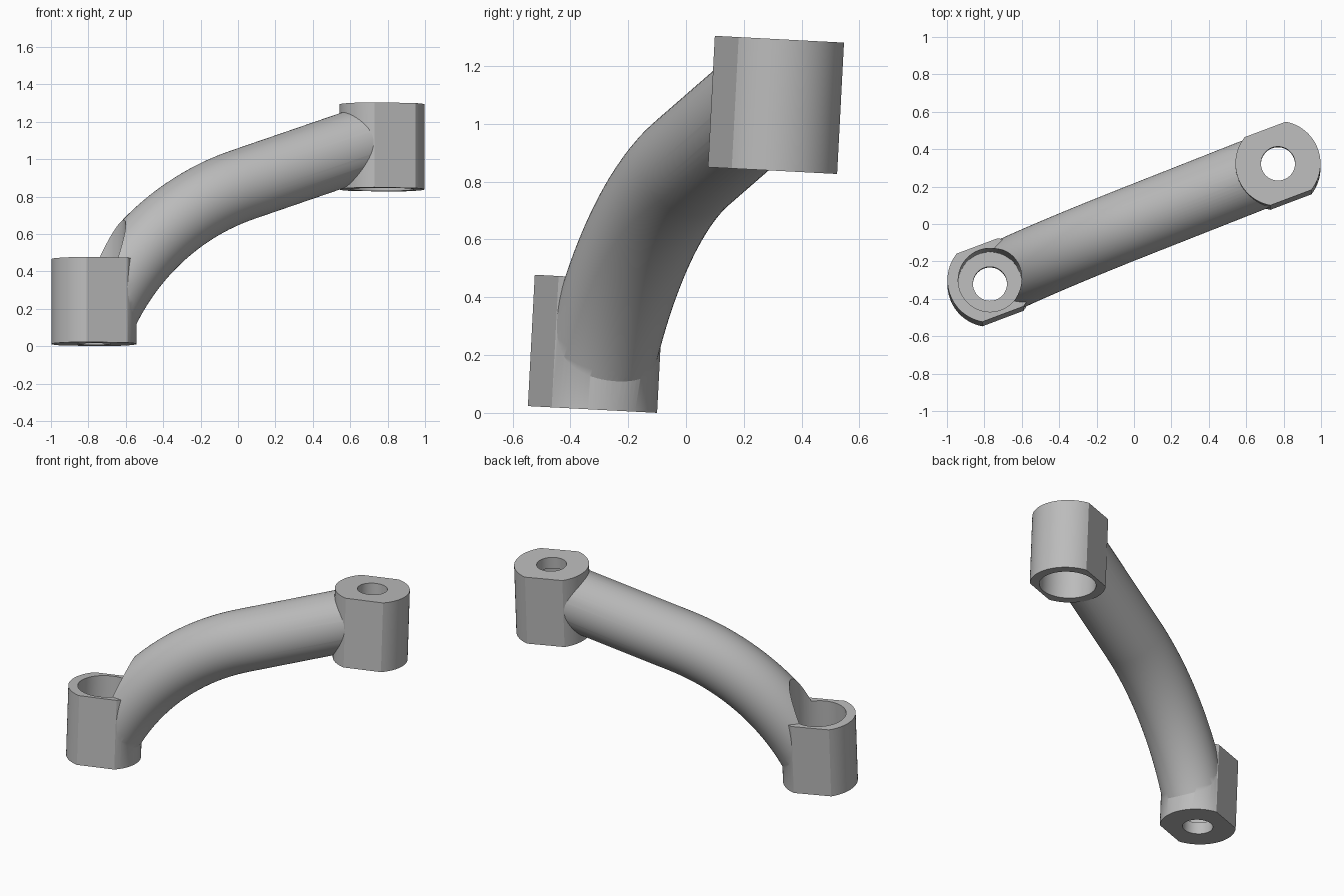
import bpy, bmesh, math
from mathutils import Matrix, Vector

cube = bpy.data.objects.get("Cube")
if cube:
    bpy.data.objects.remove(cube, do_unlink=True)

# Local frame: x runs along the arm, z along the boss axes
SPAN, BOSS_H, RISE = 1.645, 0.455, 0.858
BOSS_R, FLAT, BORE_R, HOLE_R, FLOOR = 0.2275, 0.195, 0.17, 0.091, 0.075
TUBE_R = 0.193

metal = bpy.data.materials.new("grey metal")
metal.use_nodes = True
GREY = (0.5, 0.5, 0.5, 1)
metal.diffuse_color = GREY
metal.node_tree.nodes["Principled BSDF"].inputs["Base Color"].default_value = GREY


def make_object(name, bm):
    bmesh.ops.recalc_face_normals(bm, faces=bm.faces)
    mesh = bpy.data.meshes.new(name)
    bm.to_mesh(mesh)
    bm.free()
    mesh.materials.append(metal)
    obj = bpy.data.objects.new(name, mesh)
    bpy.context.collection.objects.link(obj)
    return obj


def loft(name, rings):
    """Skin a list of point rings and cap both ends."""
    bm = bmesh.new()
    loops = [[bm.verts.new(p) for p in ring] for ring in rings]
    n = len(loops[0])
    for a, b in zip(loops, loops[1:]):
        for i in range(n):
            j = (i + 1) % n
            bm.faces.new((a[i], a[j], b[j], b[i]))
    bm.faces.new(loops[0])
    bm.faces.new(loops[-1])
    return make_object(name, bm)


def boss(name, x, z):
    """Round boss with two flats parallel to the arm."""
    a = math.asin(FLAT / BOSS_R)
    steps = 24
    angles = [side + a * (2 * i / steps - 1) for side in (0, math.pi) for i in range(steps + 1)]
    rings = [[(x + BOSS_R * math.cos(t), BOSS_R * math.sin(t), h) for t in angles]
             for h in (z, z + BOSS_H)]
    return loft(name, rings)


def cylinder(name, x, radius, z0, z1):
    angles = [math.tau * i / 64 for i in range(64)]
    return loft(name, [[(x + radius * math.cos(t), radius * math.sin(t), h) for t in angles]
                       for h in (z0, z1)])


def combine(target, tool, operation):
    mod = target.modifiers.new(tool.name, 'BOOLEAN')
    mod.operation = operation
    mod.solver = 'EXACT'
    mod.object = tool
    bpy.context.view_layer.update()
    result = target.evaluated_get(bpy.context.evaluated_depsgraph_get())
    mesh = bpy.data.meshes.new_from_object(result)
    target.modifiers.clear()
    target.data = mesh
    bpy.data.objects.remove(tool, do_unlink=True)


# Bent tube: circular arc followed by a straight run
pivot, bend_r, slope = Vector((1.301, 0, -0.463)), 1.406, math.radians(18.8)
start, end = math.radians(152.7), math.pi / 2 + slope
stations = []
for i in range(25):
    t = start + (end - start) * i / 24
    out = Vector((math.cos(t), 0, math.sin(t)))
    stations.append((pivot + bend_r * out, out))
last, out = stations[-1]
run = Vector((math.cos(slope), 0, math.sin(slope)))
stations.append((last + run * (SPAN - 0.1 - last.x) / run.x, out))
side = Vector((0, 1, 0))
ring_angles = [math.tau * i / 64 for i in range(64)]
link = loft("link_arm", [[c + TUBE_R * (math.cos(t) * o + math.sin(t) * side)
                          for t in ring_angles] for c, o in stations])

# End bosses
combine(link, boss("lower_boss", 0, 0), 'UNION')
combine(link, boss("upper_boss", SPAN, RISE), 'UNION')

# Counterbores: the lower one opens upward, the upper one downward
top = RISE + BOSS_H
combine(link, cylinder("lower_bore", 0, BORE_R, FLOOR, top), 'DIFFERENCE')
combine(link, cylinder("upper_bore", SPAN, BORE_R, 0, top - FLOOR), 'DIFFERENCE')

# Through holes
for name, x in (("lower_hole", 0), ("upper_hole", SPAN)):
    combine(link, cylinder(name, x, HOLE_R, -1, 2), 'DIFFERENCE')

# Turn the link in plan, lean it slightly back and rest it on the ground
link.data.transform(Matrix.Translation((-0.77, -0.3235, 0.0118))
                    @ Matrix.Rotation(math.radians(-3), 4, 'X')
                    @ Matrix.Rotation(math.radians(20.6), 4, 'Z'))

bpy.ops.object.select_all(action='DESELECT')
link.select_set(True)
bpy.context.view_layer.objects.active = link
bpy.ops.object.shade_smooth_by_angle(angle=math.radians(25))
